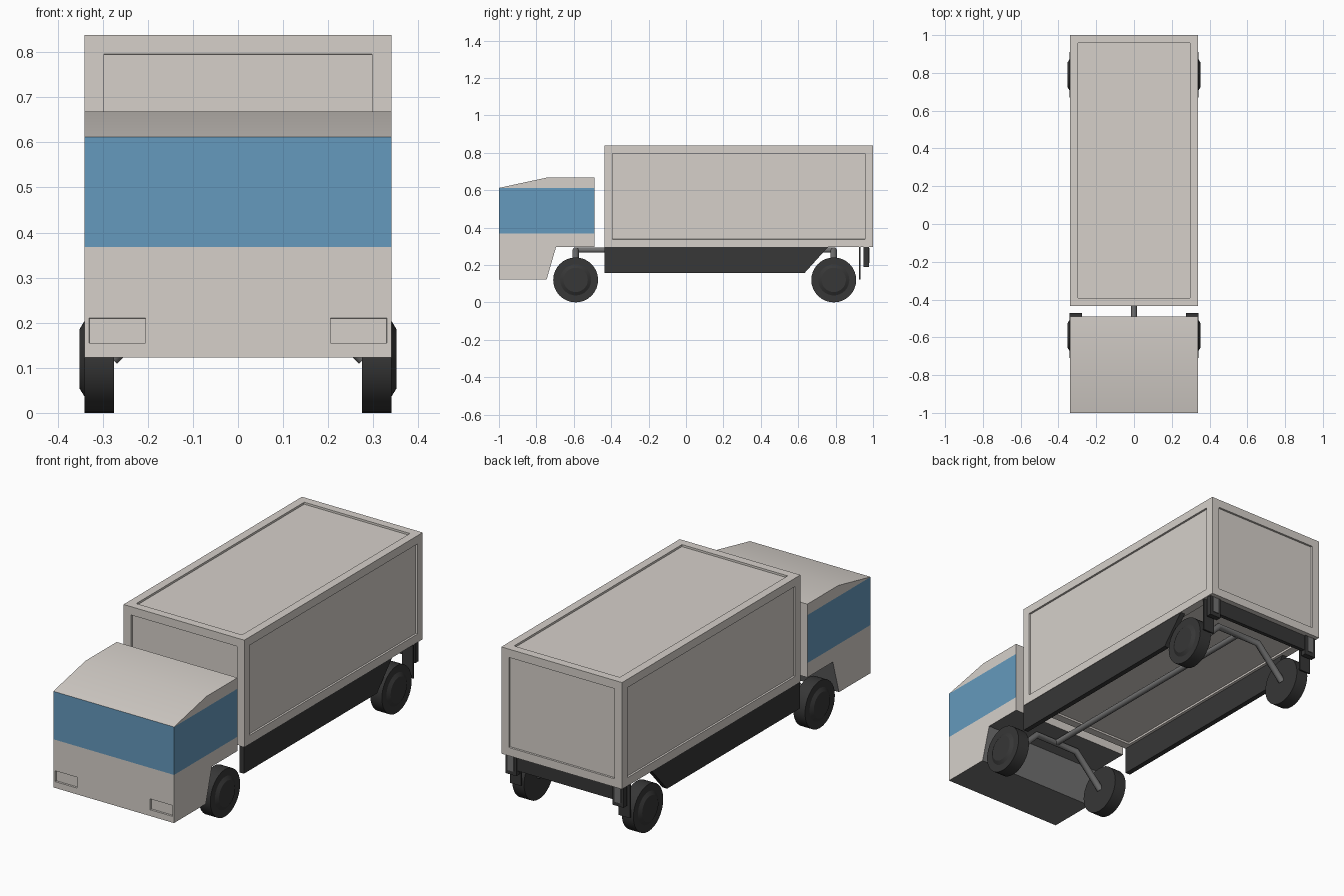
import bpy, bmesh, math
from mathutils import Vector

if "Cube" in bpy.data.objects:
    bpy.data.objects.remove(bpy.data.objects["Cube"])


def material(name, r, g, b):
    m = bpy.data.materials.new(name)
    m.diffuse_color = (r, g, b, 1)
    m.use_nodes = True
    m.node_tree.nodes["Principled BSDF"].inputs["Base Color"].default_value = m.diffuse_color
    return m


BEIGE = material("warm_grey_paint", 0.67, 0.63, 0.59)
BLUE = material("window_blue", 0.13, 0.32, 0.51)
DARK = material("dark_rubber", 0.038, 0.038, 0.038)
STEEL = material("steel_grey", 0.17, 0.17, 0.17)


def finish(name, bm, mats, mirror=False, angle=30):
    bmesh.ops.recalc_face_normals(bm, faces=bm.faces[:])
    me = bpy.data.meshes.new(name)
    bm.to_mesh(me)
    bm.free()
    me.shade_smooth()
    me.set_sharp_from_angle(angle=math.radians(angle))
    for m in mats:
        me.materials.append(m)
    ob = bpy.data.objects.new(name, me)
    bpy.context.collection.objects.link(ob)
    if mirror:
        ob.modifiers.new("mirror", 'MIRROR').merge_threshold = 0.0001
    return ob


def prism(profile, x0, x1):
    """Extrude a (y, z) outline along x."""
    bm = bmesh.new()
    f = bm.faces.new([bm.verts.new((x0, y, z)) for y, z in profile])
    ext = bmesh.ops.extrude_face_region(bm, geom=[f])["geom"]
    bmesh.ops.translate(bm, vec=(x1 - x0, 0, 0),
                        verts=[v for v in ext if isinstance(v, bmesh.types.BMVert)])
    bmesh.ops.recalc_face_normals(bm, faces=bm.faces[:])
    return bm


def block(x0, x1, y0, y1, z0, z1):
    return prism([(y0, z0), (y1, z0), (y1, z1), (y0, z1)], x0, x1)


def cut(bm, co, no):
    bmesh.ops.bisect_plane(bm, geom=bm.verts[:] + bm.edges[:] + bm.faces[:],
                           dist=1e-5, plane_co=co, plane_no=no)


def tube(name, points, radius):
    cu = bpy.data.curves.new(name, 'CURVE')
    cu.dimensions = '3D'
    cu.bevel_depth = radius
    cu.bevel_resolution = 3
    cu.use_fill_caps = True
    sp = cu.splines.new('POLY')
    sp.points.add(len(points) - 1)
    for p, co in zip(sp.points, points):
        p.co = (*co, 1)
    cu.materials.append(STEEL)
    bpy.context.collection.objects.link(bpy.data.objects.new(name, cu))


# Cab: side outline, with a window band and recessed headlights
cab = prism([(-1, .123), (-1, .612), (-.74, .668), (-.49, .668),
             (-.49, .295), (-.695, .295), (-.745, .123)], -.34, .34)
for z in (.155, .21, .368, .612):
    cut(cab, (0, 0, z), (0, 0, 1))
for x in (-.33, -.205, .205, .33):
    cut(cab, (x, 0, 0), (1, 0, 0))
cab.normal_update()
lamps = []
for f in cab.faces:
    c, n = f.calc_center_median(), f.normal
    if .368 < c.z < .612 and (n.y < -.9 or abs(n.x) > .9):
        f.material_index = 1
    elif n.z < -.2:
        f.material_index = 2
    if n.y < -.9 and .155 < c.z < .21 and .205 < abs(c.x) < .33:
        lamps.append(f)
bmesh.ops.inset_individual(cab, faces=lamps, thickness=.0005, depth=-.01)
finish("cab", cab, [BEIGE, BLUE, STEEL])

# Cargo box with a recessed panel on each face
cargo = block(-.34, .34, -.435, 1, .295, .838)
bmesh.ops.inset_individual(cargo, faces=cargo.faces[:], thickness=.06, depth=0)
panels = [f for f in cargo.faces if all(len(e.link_faces) == 2 for e in f.edges)
          and max(abs(c) for c in f.normal) > .9
          and (f.calc_center_median() - Vector((0, .2825, .5665))).cross(f.normal).length < .01]
bmesh.ops.inset_individual(cargo, faces=panels, thickness=.0005, depth=-.01)
finish("cargo_box", cargo, [BEIGE])

# Side skirts
finish("side_skirt", prism([(-.435, .297), (-.435, .158), (.635, .158), (.76, .297)],
                           .312, .338), [DARK], mirror=True)

# Wheels: turned profile with a raised hub
for label, y in (("front", -.59), ("rear", .79)):
    bm = bmesh.new()
    prof = [(.275, 0), (.275, .12), (.341, .12), (.341, .083), (.352, .065), (.352, 0)]
    vs = [bm.verts.new((x, y, .12 + r)) for x, r in prof]
    es = [bm.edges.new(p) for p in zip(vs, vs[1:])]
    bmesh.ops.spin(bm, geom=vs + es, cent=(0, y, .12), axis=(1, 0, 0),
                   angle=math.tau, steps=32, use_duplicate=False)
    bmesh.ops.remove_doubles(bm, verts=bm.verts[:], dist=1e-4)
    finish(label + "_wheel", bm, [DARK], mirror=True)
    # Cranked axle
    tube(label + "_axle", [(-.28, y, .12), (-.125, y, .279), (.125, y, .279), (.28, y, .12)], .017)

# Drive shaft
tube("drive_shaft", [(0, -.59, .28), (0, .79, .28)], .015)

# Rear mud flaps, bumper and lamps
finish("mud_flap", block(.275, .338, .926, .934, .122, .297), [DARK], mirror=True)
finish("rear_bumper", block(-.275, .275, .952, .972, .215, .297), [DARK])
finish("lamp_housing", block(.27, .333, .95, .978, .19, .297), [DARK], mirror=True)
finish("rear_lamp", block(.285, .318, .975, .982, .21, .292), [STEEL], mirror=True)
